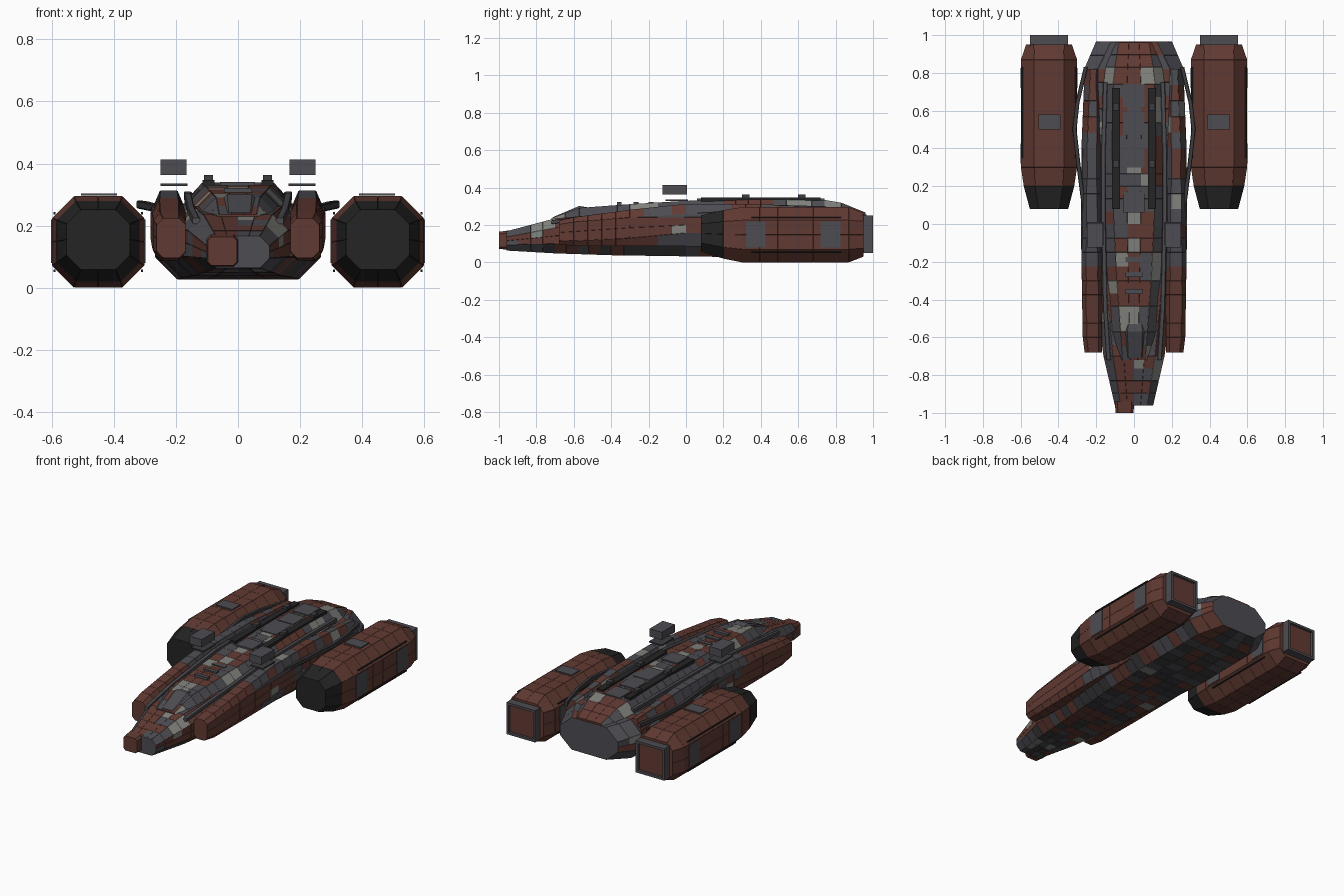
import bpy, bmesh, random
from mathutils import Vector

random.seed(11)
if "Cube" in bpy.data.objects:
    bpy.data.objects.remove(bpy.data.objects["Cube"])


def material(name, rgb):
    m = bpy.data.materials.new(name)
    m.use_nodes = True
    m.diffuse_color = (*rgb, 1)
    m.node_tree.nodes["Principled BSDF"].inputs["Base Color"].default_value = (*rgb, 1)
    return m


RUST, GREY, PALE, DARK, STEEL = range(5)
MATS = [material("rust_red", (0.12, 0.042, 0.032)),
        material("slate_grey", (0.073, 0.072, 0.084)),
        material("pale_grey", (0.22, 0.225, 0.205)),
        material("near_black", (0.018, 0.018, 0.018)),
        material("dark_steel", (0.045, 0.045, 0.05))]


def finish(name, bm):
    mesh = bpy.data.meshes.new(name)
    bm.to_mesh(mesh)
    bm.free()
    for m in MATS:
        mesh.materials.append(m)
    ob = bpy.data.objects.new(name, mesh)
    bpy.context.collection.objects.link(ob)
    return ob


def octagon(cx, cz, hw, hh, ax, az, nh, nv):
    """Chamfered rectangle with nh / nv panels on its flat sides."""
    p = [(-hw + ax, -hh), (hw - ax, -hh), (hw, -hh + az), (hw, hh - az),
         (hw - ax, hh), (-hw + ax, hh), (-hw, hh - az), (-hw, -hh + az)]
    ring = []
    for i, n in enumerate([nh, 1, nv, 1] * 2):
        a, b = Vector(p[i]), Vector(p[(i + 1) % 8])
        for k in range(n):
            q = a.lerp(b, k / n)
            ring.append((cx + q.x, cz + q.y))
    return ring


def loft(name, stations, paint, nh=2, nv=1, step=0.08, panels=True):
    """Loft octagons (y, cx, cz, hw, hh, ax, az) and split the skin into plates."""
    bm = bmesh.new()
    rows = [stations[0]]
    for a, b in zip(stations, stations[1:]):
        n = max(1, round((b[0] - a[0]) / step))
        rows += [[u + (v - u) * k / n for u, v in zip(a, b)] for k in range(1, n + 1)]
    rings = [[bm.verts.new((x, r[0], z)) for x, z in octagon(*r[1:], nh, nv)] for r in rows]
    for r, s in zip(rings, rings[1:]):
        for i in range(len(r)):
            j = (i + 1) % len(r)
            bm.faces.new((r[i], r[j], s[j], s[i]))
    skin = bm.faces[:]
    bm.faces.new(rings[0])
    bm.faces.new(rings[-1])
    bmesh.ops.recalc_face_normals(bm, faces=bm.faces)
    for f in bm.faces:
        f.material_index = paint(f.calc_center_median(), f.normal)
    if panels:
        bmesh.ops.inset_individual(bm, faces=skin, thickness=0.001, depth=0.0015)
    return finish(name, bm)


def box(name, x, y, z, mat):
    """Box from three (low, high) ranges."""
    bm = bmesh.new()
    bmesh.ops.create_cube(bm, size=1)
    for v in bm.verts:
        v.co = [(r[0] + r[1]) / 2 + c * (r[1] - r[0]) for r, c in zip((x, y, z), v.co)]
    for f in bm.faces:
        f.material_index = mat
    return finish(name, bm)


def beam(name, points, width, height, mat):
    """Rectangular bar that follows points running along y."""
    st = [(y, x, z, width / 2, height / 2, width / 8, height / 8) for x, y, z in points]
    return loft(name, st, lambda c, n: mat, nh=1, step=9, panels=False)


def pick(*weights):
    return random.choices([RUST, GREY, PALE, STEEL], weights)[0]


# Pale deck plates as centre x, centre y, half width, half length
PALE_SPOTS = [(-0.02, -0.48, 0.06, 0.06), (0.0, -0.13, 0.03, 0.05), (0.05, 0.23, 0.025, 0.05),
              (0.14, -0.22, 0.03, 0.07), (0.15, 0.6, 0.03, 0.05), (0.1, 0.79, 0.03, 0.04),
              (-0.14, -0.35, 0.03, 0.04), (-0.14, 0.79, 0.03, 0.04)]


def pale_spot(c, n):
    return n.z > 0.3 and any(abs(c.x - x) < w and abs(c.y - y) < l for x, y, w, l in PALE_SPOTS)


# Hull paint: patchwork plates, darker below, grey ends and flanks
def lower_paint(c, n):
    if abs(n.y) > 0.9:
        return GREY
    if n.z < -0.5:
        return pick(4, 4, 0.5, 4)
    if n.z > 0.2 and c.y > 0.83:
        return RUST if -0.08 < c.x < 0.12 else GREY
    if c.y < -0.5 and c.x < -0.085 and n.z > 0.2:
        return GREY
    if n.z > 0.2:
        return pick(5, 4, 1, 0)
    return pick(6, 4, 1, 0)


def upper_paint(c, n):
    if pale_spot(c, n):
        return PALE
    if c.y > 0.76:
        return RUST if -0.08 < c.x < 0.12 else GREY
    if abs(n.x) > 0.45:
        return pick(1, 8, 0.2, 0) if c.x < 0 else pick(2.5, 6, 1.2, 0)
    if c.y < 0:
        return pick(6, 4, 0.3, 0)
    return pick(4, 5, 0.3, 0)


loft("lower_hull", [
    (-0.96, 0, 0.115, 0.10, 0.05, 0.03, 0.03),
    (-0.70, 0, 0.142, 0.16, 0.092, 0.05, 0.05),
    (-0.40, 0, 0.15, 0.20, 0.11, 0.06, 0.06),
    (0.00, 0, 0.152, 0.245, 0.118, 0.07, 0.07),
    (0.40, 0, 0.148, 0.265, 0.12, 0.07, 0.07),
    (0.82, 0, 0.15, 0.262, 0.12, 0.07, 0.07),
    (0.965, 0, 0.155, 0.20, 0.10, 0.08, 0.07)], lower_paint, nh=4, nv=2, step=0.065)

loft("upper_hull", [
    (-0.72, 0, 0.20, 0.10, 0.035, 0.04, 0.03),
    (-0.57, 0, 0.22, 0.13, 0.07, 0.06, 0.06),
    (-0.30, 0, 0.23, 0.15, 0.08, 0.06, 0.06),
    (0.00, 0, 0.24, 0.165, 0.088, 0.06, 0.06),
    (0.40, 0, 0.245, 0.17, 0.092, 0.055, 0.06),
    (0.74, 0, 0.245, 0.16, 0.088, 0.05, 0.06),
    (0.83, 0, 0.24, 0.15, 0.078, 0.05, 0.05),
    (0.96, 0, 0.21, 0.13, 0.055, 0.05, 0.04)], upper_paint, nh=3, step=0.07)

# Nose block, offset to one side
loft("nose_block", [(-1.0, -0.05, 0.118, 0.047, 0.046, 0.012, 0.012),
                    (-0.94, -0.05, 0.12, 0.052, 0.052, 0.014, 0.014)],
     lambda c, n: RUST, nh=1, panels=False)

# Canopy and spine fittings
loft("canopy", [(-0.71, 0.005, 0.225, 0.045, 0.018, 0.01, 0.01),
                (-0.57, 0.005, 0.26, 0.055, 0.042, 0.015, 0.015),
                (-0.53, 0.005, 0.26, 0.05, 0.035, 0.015, 0.015)],
     lambda c, n: GREY, nh=1, step=9, panels=False)
for i, (y, length) in enumerate(((0.06, 0.11), (0.30, 0.15), (0.47, 0.12), (0.62, 0.12))):
    box(f"spine_plate_{i}", (-0.058, 0.055), (y, y + length), (0.32, 0.341), GREY)
for i, y in enumerate((-0.37, -0.28, -0.20)):
    box(f"spine_bar_{i}", (-0.045, 0.045), (y, y + 0.025), (0.29, 0.322), GREY)


def engine_paint(c, n):
    return DARK if c.y < 0.2 else RUST


def sponson_paint(c, n):
    if abs(n.y) > 0.9 or c.y < -0.22:
        return RUST
    if n.z > 0.3:
        if c.y < 0.4:
            return GREY if c.x < 0 else pick(3, 5, 1.3, 0)
        return pick(5, 4, 0.3, 0) if c.x < 0 else pick(4, 3, 1.3, 0)
    return pick(2, 4, 2, 0) if abs(c.y) < 0.1 else pick(8, 1, 0.3, 0)


for side, s in (("left", 1), ("right", -1)):
    def span(a, b):
        return tuple(sorted((s * a, s * b)))

    # Side pods along the hull
    loft(f"{side}_sponson", [
        (-0.68, s * 0.215, 0.16, 0.045, 0.062, 0.02, 0.02),
        (-0.60, s * 0.22, 0.165, 0.05, 0.075, 0.02, 0.025),
        (-0.30, s * 0.222, 0.185, 0.053, 0.095, 0.022, 0.04),
        (0.00, s * 0.223, 0.20, 0.057, 0.112, 0.03, 0.07),
        (0.40, s * 0.222, 0.20, 0.055, 0.112, 0.03, 0.07),
        (0.82, s * 0.215, 0.19, 0.045, 0.09, 0.03, 0.06)], sponson_paint, nh=1, nv=2, step=0.08)

    # Engine nacelle with a dark intake and a square exhaust
    x = s * 0.45
    loft(f"{side}_engine", [
        (0.08, x, 0.155, 0.10, 0.095, 0.045, 0.045),
        (0.20, x, 0.15, 0.132, 0.128, 0.06, 0.06),
        (0.30, x, 0.148, 0.147, 0.146, 0.07, 0.07),
        (0.87, x, 0.148, 0.147, 0.146, 0.07, 0.07),
        (0.95, x, 0.148, 0.12, 0.115, 0.04, 0.04)], engine_paint, nh=2, nv=2, step=0.1)
    for part, xs, zs in (("top", (0.35, 0.55), (0.235, 0.25)), ("bottom", (0.35, 0.55), (0.05, 0.065)),
                         ("inner", (0.35, 0.365), (0.065, 0.235)), ("outer", (0.535, 0.55), (0.065, 0.235))):
        box(f"{side}_exhaust_{part}", span(*xs), (0.94, 1.0), zs, GREY)
    box(f"{side}_exhaust_core", span(0.36, 0.54), (0.94, 0.985), (0.06, 0.24), RUST)
    box(f"{side}_engine_hatch", span(0.39, 0.505), (0.50, 0.58), (0.297, 0.304), GREY)
    for flank, xs, xr in (("inner", (0.298, 0.308), 0.309), ("outer", (0.592, 0.602), 0.591)):
        for i, y in enumerate((0.32, 0.72)):
            box(f"{side}_{flank}_panel_{i}", span(*xs), (y, y + 0.105), (0.08, 0.22), GREY)
        for i, z in enumerate((0.055, 0.24)):
            beam(f"{side}_{flank}_rod_{i}", [(s * xr, 0.35, z), (s * xr, 0.83, z)], 0.007, 0.007, DARK)

    # Support struts, edge trims and deck rails
    beam(f"{side}_strut", [(s * 0.26, 0.05, 0.255), (s * 0.295, 0.32, 0.265), (s * 0.315, 0.50, 0.268),
                           (s * 0.30, 0.64, 0.265), (s * 0.255, 0.83, 0.255)], 0.022, 0.025, STEEL)
    beam(f"{side}_trim", [(s * 0.135, -0.72, 0.215), (s * 0.152, -0.45, 0.252), (s * 0.162, 0.0, 0.295),
                          (s * 0.162, 0.4, 0.30), (s * 0.152, 0.75, 0.29)], 0.024, 0.02, GREY)
    beam(f"{side}_side_trim", [(s * 0.268, -0.35, 0.23), (s * 0.275, 0.0, 0.25), (s * 0.27, 0.4, 0.25)],
         0.012, 0.02, GREY)
    box(f"{side}_deck_rail", span(0.075, 0.115), (0.08, 0.72), (0.325, 0.347), DARK)
    for i, y in enumerate((0.30, 0.60)):
        box(f"{side}_rail_cap_{i}", span(0.08, 0.11), (y, y + 0.04), (0.345, 0.363), STEEL)

    # Raised sensor box above its mounting plate
    box(f"{side}_sensor_plate", span(0.162, 0.25), (-0.11, 0.01), (0.328, 0.336), STEEL)
    box(f"{side}_sensor_box", span(0.165, 0.25), (-0.125, 0.005), (0.364, 0.413), GREY)
